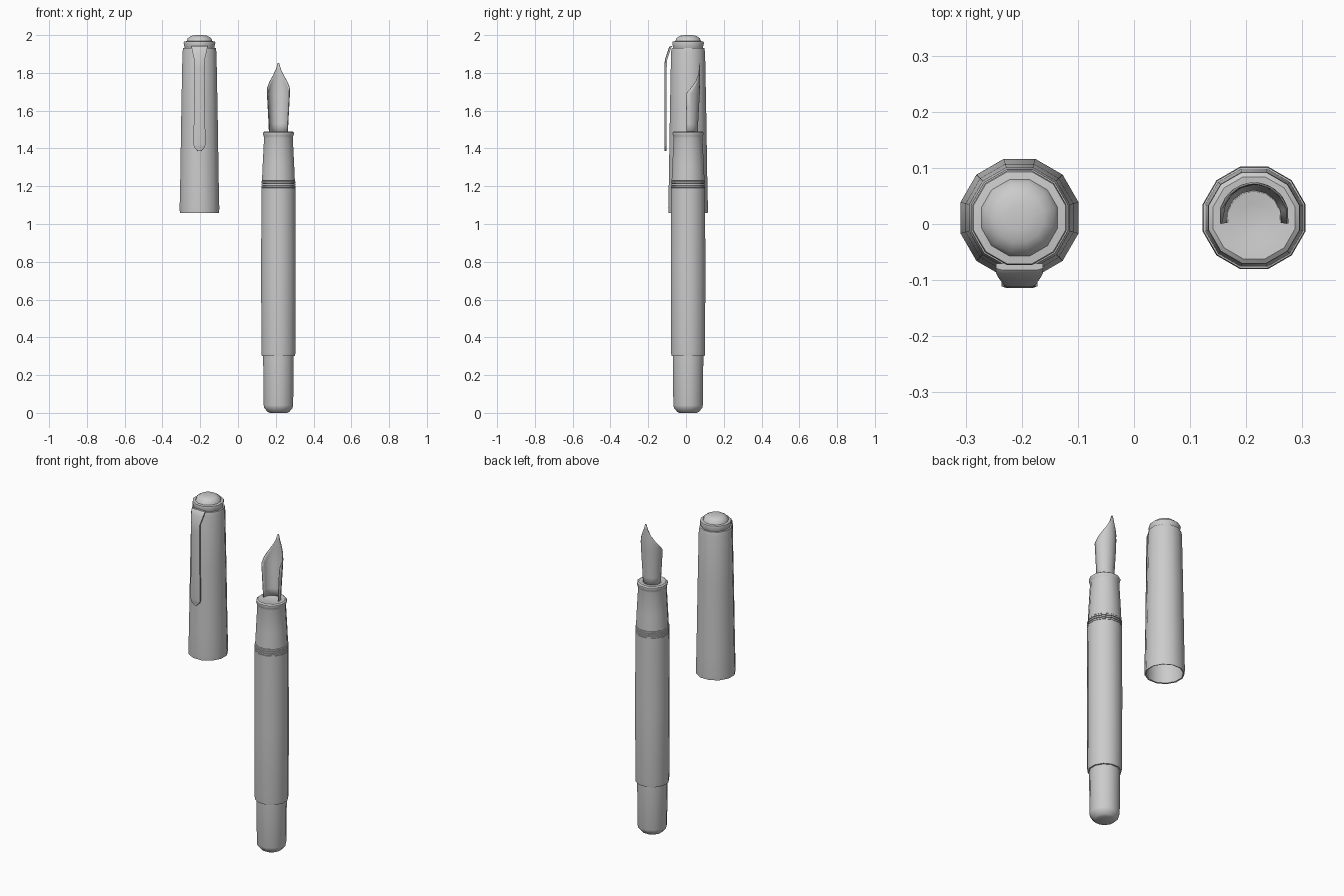
import bpy, bmesh, math
from math import sin, cos, pi, radians

if "Cube" in bpy.data.objects:
    bpy.data.objects.remove(bpy.data.objects["Cube"])

CY = 0.011
CAP_X, PEN_X = -0.204, 0.214
SIDES = 12


def finish(name, bm, angle=40):
    bmesh.ops.remove_doubles(bm, verts=bm.verts, dist=0.0001)
    bmesh.ops.recalc_face_normals(bm, faces=bm.faces)
    me = bpy.data.meshes.new(name)
    bm.to_mesh(me)
    bm.free()
    ob = bpy.data.objects.new(name, me)
    bpy.context.collection.objects.link(ob)
    bpy.ops.object.select_all(action='DESELECT')
    ob.select_set(True)
    bpy.context.view_layer.objects.active = ob
    bpy.ops.object.shade_smooth_by_angle(angle=radians(angle))
    return ob


def lathe(name, x, profile):
    """Spin (radius, z) points; radius is measured to the flat sides."""
    bm = bmesh.new()
    rings = []
    for r, z in profile:
        r /= cos(pi / SIDES)
        rings.append([bm.verts.new((x + r * cos((i + .5) * 2 * pi / SIDES),
                                    CY + r * sin((i + .5) * 2 * pi / SIDES), z))
                      for i in range(SIDES)])
    for a, b in zip(rings, rings[1:]):
        for i in range(SIDES):
            j = (i + 1) % SIDES
            bm.faces.new((a[i], a[j], b[j], b[i]))
    for ring, (r, z) in ((rings[0], profile[0]), (rings[-1], profile[-1])):
        bm.faces.new(ring)
    return finish(name, bm)


# Cap: outer wall and hollow inside in one profile
lathe("cap", CAP_X, [(.085, 1.89), (.095, 1.22), (.097, 1.06), (.104, 1.058), (.105, 1.085),
                     (.102, 1.22), (.096, 1.6), (.09, 1.91), (.086, 1.932), (.07, 1.934)])
lathe("cap_finial", CAP_X, [(.076, 1.925), (.079, 1.935), (.084, 1.958), (.082, 1.966),
                            (.068, 1.968), (.062, 1.984), (.043, 1.996), (.02, 2.0)])

# Pen body
lathe("tail_knob", PEN_X, [(.047, 0), (.058, .006), (.075, .026), (.078, .04), (.081, .31)])
lathe("barrel", PEN_X, [(.08, .3), (.088, .301), (.09, .32), (.0915, .75), (.09, 1.19), (.08, 1.191)])
for k in range(3):
    z = 1.19 + k * .0127
    lathe(f"trim_ring_{k + 1}", PEN_X, [(.084, z), (.09, z + .002), (.0905, z + .006),
                                        (.09, z + .0105), (.084, z + .0127)])
lathe("grip", PEN_X, [(.082, 1.226), (.087, 1.229), (.083, 1.32), (.076, 1.455), (.078, 1.466),
                      (.082, 1.475), (.081, 1.485), (.073, 1.491), (.05, 1.489), (.025, 1.483)])

# Clip: half-width, outer y and z down its length
clip = [(.042, -.082, 1.942), (.042, -.09, 1.935), (.038, -.098, 1.912), (.028, -.112, 1.87),
        (.027, -.114, 1.83), (.029, -.114, 1.6), (.032, -.114, 1.42), (.025, -.114, 1.402),
        (.008, -.114, 1.386)]
bm = bmesh.new()
rows = []
for w, y, z in clip:
    pts = [(-w, y + .012), (-w, y + .003), (-w * .75, y), (w * .75, y), (w, y + .003), (w, y + .012)]
    rows.append([bm.verts.new((CAP_X + px, py, z)) for px, py in pts])
for a, b in zip(rows, rows[1:]):
    for i in range(6):
        j = (i + 1) % 6
        bm.faces.new((a[i], a[j], b[j], b[i]))
bm.faces.new(rows[0])
bm.faces.new(rows[-1])
finish("clip", bm)

# Nib: curved shell, open to the front; radius, half arc in degrees, z
nib = [(.049, 100, 1.47), (.051, 100, 1.53), (.056, 100, 1.62), (.06, 100, 1.69), (.061, 74, 1.722),
       (.061, 48, 1.755), (.061, 28, 1.785), (.061, 12, 1.82), (.062, 3, 1.852)]
bm = bmesh.new()
rows = []
N = 8
for r, half, z in nib:
    row = []
    for i in range(N + 1):
        a = radians(half) * (2 * i / N - 1)
        row.append(bm.verts.new((PEN_X + r * sin(a), CY + r * cos(a), z)))
    rows.append(row)
for a, b in zip(rows, rows[1:]):
    for i in range(N):
        bm.faces.new((a[i], a[i + 1], b[i + 1], b[i]))
ob = finish("nib", bm)
mod = ob.modifiers.new("thickness", 'SOLIDIFY')
mod.thickness = .004
mod.offset = 0
